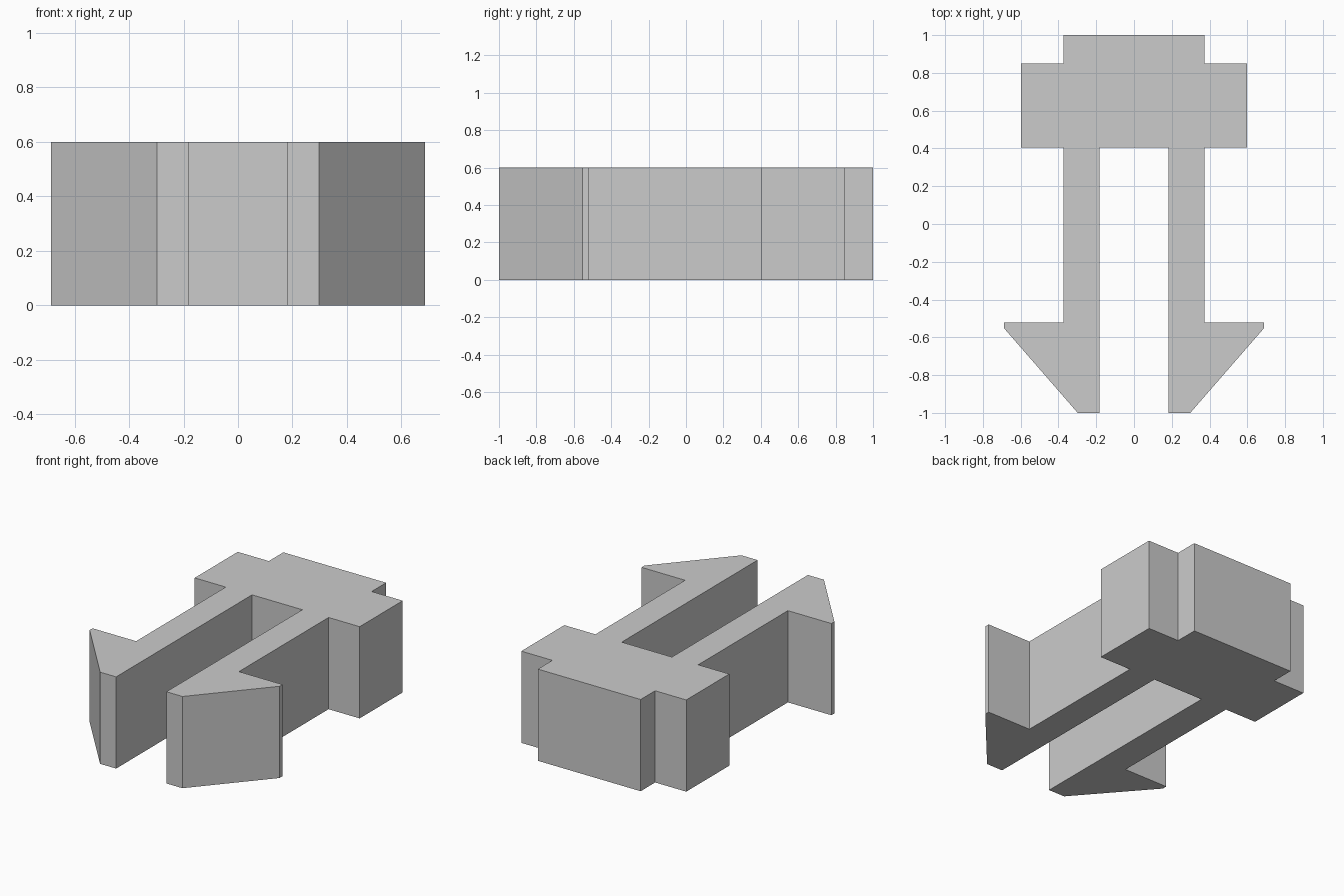
import bpy
import bmesh

if "Cube" in bpy.data.objects:
    bpy.data.objects.remove(bpy.data.objects["Cube"], do_unlink=True)

HEIGHT = 0.6

# Plain grey plastic
grey = bpy.data.materials.new("light grey")
grey.use_nodes = True
colour = (0.6, 0.6, 0.6, 1)
grey.diffuse_color = colour
grey.node_tree.nodes["Principled BSDF"].inputs["Base Color"].default_value = colour

# Left half of the outline, from the slot end round to the back of the head
half = [
    (0.182, 0.405), (0.182, -1),                  # inner side of the prong
    (0.298, -1), (0.687, -0.553),                 # sloped barb
    (0.687, -0.522), (0.372, -0.522),             # barb shoulder
    (0.372, 0.405), (0.597, 0.405),               # stop flange
    (0.597, 0.85), (0.372, 0.85), (0.372, 1),     # stepped head
]
outline = half + [(-x, y) for x, y in reversed(half)]

# Extrude the mirrored outline into one solid clip
bm = bmesh.new()
base = bm.faces.new([bm.verts.new((x, y, 0)) for x, y in outline])
top = bmesh.ops.extrude_face_region(bm, geom=[base], use_keep_orig=True)
raised = [v for v in top["geom"] if isinstance(v, bmesh.types.BMVert)]
bmesh.ops.translate(bm, verts=raised, vec=(0, 0, HEIGHT))
bmesh.ops.recalc_face_normals(bm, faces=bm.faces)

mesh = bpy.data.meshes.new("snap_clip")
bm.to_mesh(mesh)
bm.free()
mesh.materials.append(grey)
clip = bpy.data.objects.new("snap_clip", mesh)
bpy.context.collection.objects.link(clip)
